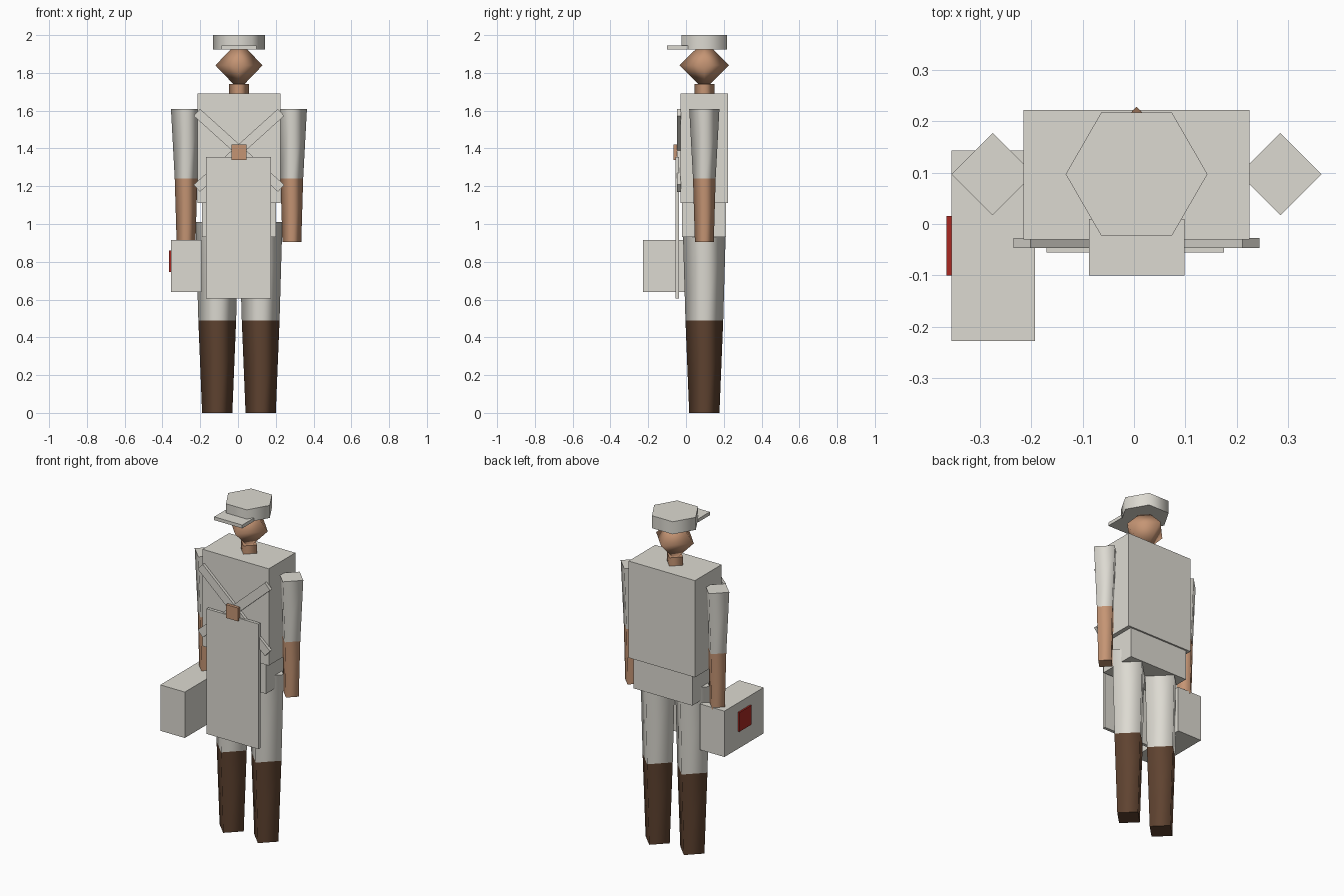
import bpy, bmesh, math

cube = bpy.data.objects.get("Cube")
if cube:
    bpy.data.objects.remove(cube, do_unlink=True)

CX, CY = 0.005, 0.097  # body axis


def material(name, rgb):
    m = bpy.data.materials.new(name)
    m.use_nodes = True
    m.diffuse_color = (*rgb, 1)
    bsdf = next(n for n in m.node_tree.nodes if n.type == 'BSDF_PRINCIPLED')
    bsdf.inputs["Base Color"].default_value = (*rgb, 1)
    return m


CLOTH = material("off_white_cloth", (0.72, 0.70, 0.64))
SKIN = material("skin_tan", (0.56, 0.30, 0.175))
BOOT = material("boot_brown", (0.115, 0.056, 0.03))
RED = material("badge_red", (0.40, 0.022, 0.016))


def finish(bm, name, mat):
    mesh = bpy.data.meshes.new(name)
    bmesh.ops.recalc_face_normals(bm, faces=bm.faces)
    bm.to_mesh(mesh)
    bm.free()
    mesh.materials.append(mat)
    ob = bpy.data.objects.new(name, mesh)
    bpy.context.collection.objects.link(ob)
    return ob


def box(name, mat, x, y, z):
    """Box from (min, max) ranges, with its origin at its centre."""
    bm = bmesh.new()
    bmesh.ops.create_cube(bm, size=1)
    bmesh.ops.scale(bm, verts=bm.verts, vec=[r[1] - r[0] for r in (x, y, z)])
    ob = finish(bm, name, mat)
    ob.location = [(r[0] + r[1]) / 2 for r in (x, y, z)]
    return ob


def taper(name, mat, x, z0, z1, r0, r1, sides=4):
    """Tapered prism with soft sides and flat ends, a corner pointing to +x."""
    bm = bmesh.new()
    rings = []
    for z, r in ((z0, r0), (z1, r1)):
        angles = [math.tau * i / sides for i in range(sides)]
        rings.append([bm.verts.new((r * math.cos(a), r * math.sin(a), z)) for a in angles])
    for i in range(sides):
        j = (i + 1) % sides
        side = bm.faces.new((rings[0][i], rings[0][j], rings[1][j], rings[1][i]))
        side.smooth = True
    for ring in rings:
        bm.faces.new(ring)
    ob = finish(bm, name, mat)
    ob.location = (x, CY, 0)
    return ob


# Trunk
box("torso", CLOTH, (-0.215, 0.225), (-0.03, 0.222), (1.11, 1.69))
box("hips", CLOTH, (-0.19, 0.2), (-0.02, 0.212), (0.93, 1.11))

# Limbs
for side, s in (("left", 1), ("right", -1)):
    leg_x, arm_x = CX + s * 0.115, CX + s * 0.28
    taper(side + "_trouser_leg", CLOTH, leg_x, 0.49, 1.01, 0.1, 0.115)
    taper(side + "_boot", BOOT, leg_x, 0, 0.49, 0.08, 0.1)
    taper(side + "_sleeve", CLOTH, arm_x, 1.24, 1.61, 0.06, 0.08)
    taper(side + "_forearm", SKIN, arm_x, 0.905, 1.24, 0.05, 0.06)

# Neck and faceted head
taper("neck", SKIN, CX, 1.68, 1.74, 0.053, 0.053)
bm = bmesh.new()
bmesh.ops.create_uvsphere(bm, u_segments=4, v_segments=2, radius=0.13)
for face in bm.faces:
    face.smooth = True
head = finish(bm, "head", SKIN)
head.location = (CX, CY, 1.84)
head.scale = (0.96, 1.01, 1)

# Cap
taper("cap", CLOTH, CX, 1.925, 2, 0.138, 0.138, 6)
box("cap_visor", CLOTH, (-0.088, 0.098), (-0.1, 0.01), (1.925, 1.945))

# Apron with crossed straps and buckle
box("apron", CLOTH, (-0.17, 0.175), (-0.055, -0.037), (0.605, 1.355))
for side, s in (("left", 1), ("right", -1)):
    strap = box(side + "_strap", CLOTH, (-0.295, 0.305), (-0.047, -0.027), (1.365, 1.415))
    strap.rotation_euler.y = -s * math.radians(42)
box("buckle", SKIN, (-0.035, 0.045), (-0.065, -0.045), (1.34, 1.42))

# Carried case with a badge on its outer side
box("case", CLOTH, (-0.355, -0.193), (-0.228, 0.143), (0.64, 0.915))
box("case_badge", RED, (-0.365, -0.355), (-0.1, 0.016), (0.745, 0.86))
